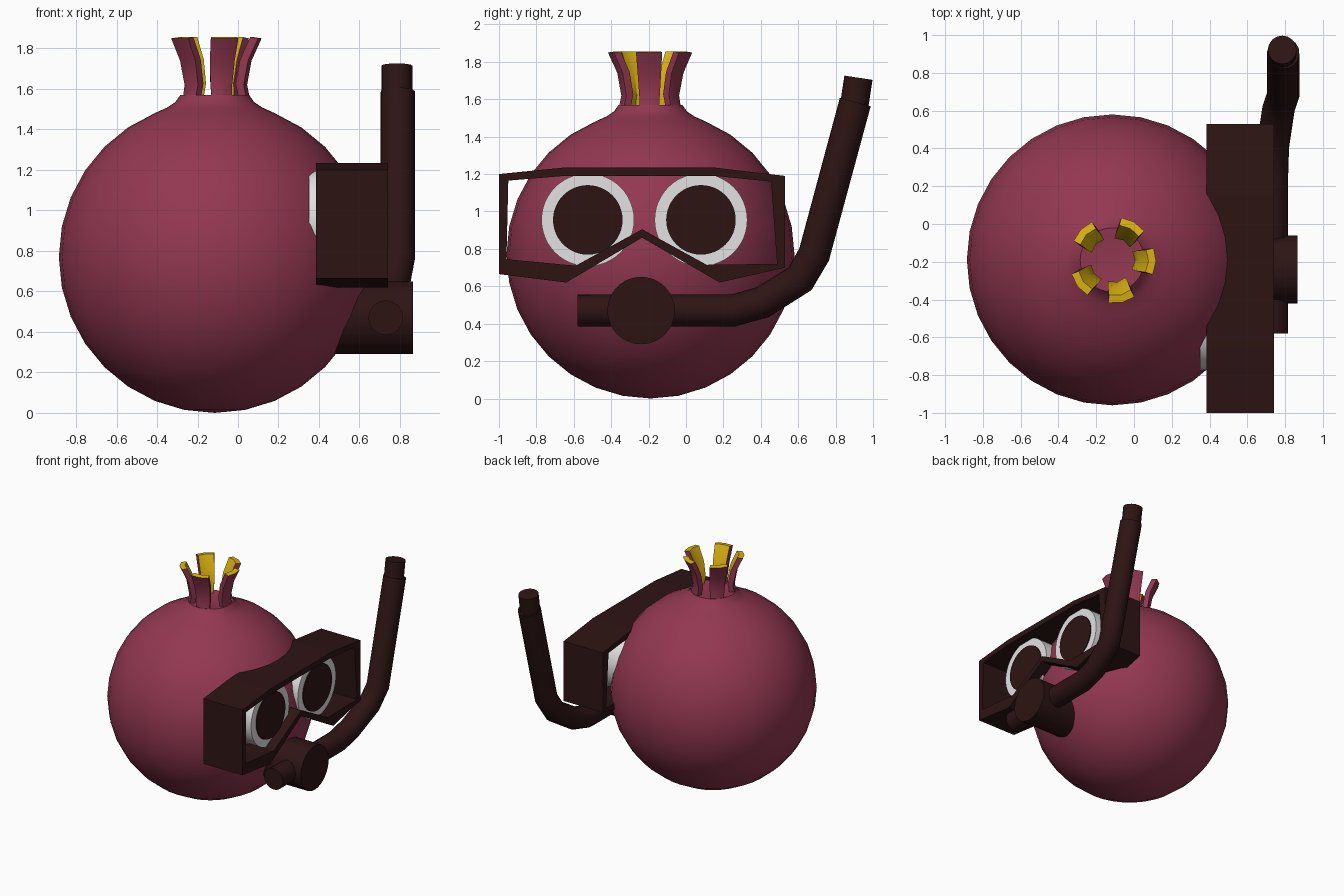
import bpy, bmesh, math
from mathutils import Vector, Matrix

old = bpy.data.objects.get("Cube")
if old:
    bpy.data.objects.remove(old, do_unlink=True)


def material(name, rgb):
    m = bpy.data.materials.new(name)
    m.use_nodes = True
    m.diffuse_color = (*rgb, 1)
    node = next(n for n in m.node_tree.nodes if n.type == 'BSDF_PRINCIPLED')
    node.inputs["Base Color"].default_value = (*rgb, 1)
    return m


RED = material("fruit red", (0.29, 0.039, 0.083))
YELLOW = material("petal yellow", (0.74, 0.46, 0.006))
DARK = material("dark rubber", (0.027, 0.007, 0.007))
WHITE = material("eye white", (0.76, 0.76, 0.76))
CX, CY, CZ, R = -0.115, -0.19, 0.77, 0.77


def finish(name, bm, mats, smooth=35):
    bmesh.ops.recalc_face_normals(bm, faces=bm.faces)
    mesh = bpy.data.meshes.new(name)
    bm.to_mesh(mesh)
    bm.free()
    for m in mats:
        mesh.materials.append(m)
    ob = bpy.data.objects.new(name, mesh)
    bpy.context.collection.objects.link(ob)
    bpy.ops.object.select_all(action='DESELECT')
    ob.select_set(True)
    bpy.context.view_layer.objects.active = ob
    if smooth:
        bpy.ops.object.shade_smooth_by_angle(angle=math.radians(smooth))
    return ob


def disc_x(name, x0, x1, y, z, r, mat):
    """Cylinder lying along x."""
    bm = bmesh.new()
    place = Matrix.Translation(((x0 + x1) / 2, y, z)) @ Matrix.Rotation(math.pi / 2, 4, 'Y')
    bmesh.ops.create_cone(bm, cap_ends=True, segments=48, radius1=r, radius2=r,
                          depth=x1 - x0, matrix=place)
    return finish(name, bm, [mat])


def tube(name, points, r, mat):
    """Round tube along a path, with capped ends."""
    cu = bpy.data.curves.new(name, 'CURVE')
    cu.dimensions = '3D'
    cu.bevel_depth = r
    cu.bevel_resolution = 6
    cu.use_fill_caps = True
    sp = cu.splines.new('POLY')
    sp.points.add(len(points) - 1)
    for p, co in zip(sp.points, points):
        p.co = (*co, 1)
    cu.materials.append(mat)
    ob = bpy.data.objects.new(name, cu)
    bpy.context.collection.objects.link(ob)
    bpy.ops.object.select_all(action='DESELECT')
    ob.select_set(True)
    bpy.context.view_layer.objects.active = ob
    bpy.ops.object.convert(target='MESH')
    bpy.ops.object.shade_smooth_by_angle(angle=math.radians(40))


# Round fruit with a flared neck, turned from one profile
profile = []
for i in range(15):
    a = math.pi * i / 16
    profile.append((R * math.sin(a), CZ - R * math.cos(a)))
profile += [(0.235, 1.508), (0.195, 1.535), (0.17, 1.57), (0.12, 1.565), (0, 1.55)]
bm = bmesh.new()
vs = [bm.verts.new((CX + r, CY, z)) for r, z in profile]
es = [bm.edges.new(pair) for pair in zip(vs, vs[1:])]
bmesh.ops.spin(bm, geom=vs + es, cent=(CX, CY, 0), axis=(0, 0, 1),
               angle=math.tau, steps=32)
bmesh.ops.remove_doubles(bm, verts=bm.verts, dist=0.0005)
finish("fruit_body", bm, [RED], 50)

# Crown petals: bent slabs, yellow on the inside and on top
levels = [(1.53, 0.178, 0.05), (1.62, 0.16, 0.055), (1.74, 0.182, 0.063), (1.85, 0.232, 0.07)]
for n, deg in enumerate((-2, 60, 136, 217, 283)):
    turn = Matrix.Translation((CX, CY, 0)) @ Matrix.Rotation(math.radians(deg), 4, 'Z')
    bm = bmesh.new()
    rings = []
    for z, r, w in levels:
        outer = [Vector((r - 0.015 * t * t, t * w, z)) for t in (-1, 0, 1)]
        inner = [p + Vector((-0.04, -p.y * 0.15, 0.006)) for p in reversed(outer)]
        rings.append([bm.verts.new(turn @ p) for p in outer + inner])
    for a, b in zip(rings, rings[1:]):
        for i in range(6):
            j = (i + 1) % 6
            f = bm.faces.new((a[i], a[j], b[j], b[i]))
            f.material_index = int(i in (3, 4))
    top = bm.faces.new(rings[-1])
    top.material_index = 1
    bm.faces.new(rings[0])
    finish(f"crown_petal_{n + 1}", bm, [RED, YELLOW], 30)

# Diving mask: deep open frame with a nose notch
outer = [(-1, 1.2), (-0.65, 1.235), (0.15, 1.235), (0.53, 1.19), (0.53, 0.7),
         (0.18, 0.62), (-0.235, 0.86), (-0.64, 0.62), (-1, 0.665)]
inner = [(-0.95, 1.165), (-0.65, 1.19), (0.15, 1.19), (0.455, 1.16), (0.487, 0.72),
         (0.11, 0.715), (-0.235, 0.905), (-0.59, 0.71), (-0.96, 0.745)]
bm = bmesh.new()
loops = [[bm.verts.new((x, y, z)) for y, z in loop]
         for x, loop in ((0.385, outer), (0.74, outer), (0.74, inner), (0.385, inner))]
for k in range(4):
    a, b = loops[k], loops[(k + 1) % 4]
    for i in range(len(a)):
        j = (i + 1) % len(a)
        bm.faces.new((a[i], a[j], b[j], b[i]))
finish("mask_frame", bm, [DARK], 0)

# Eyes: white drums with thin pupils
for side, y in (("right", -0.525), ("left", 0.08)):
    disc_x(f"{side}_eye", 0.35, 0.66, y, 0.955, 0.248, WHITE)
    disc_x(f"{side}_pupil", 0.66, 0.668, y, 0.955, 0.186, DARK)

# Mouthpiece and snorkel
disc_x("mouthpiece", 0.35, 0.865, -0.24, 0.47, 0.18, DARK)
tube("snorkel_tube", [(0.73, -0.58, 0.47), (0.73, 0.25, 0.47), (0.735, 0.41, 0.515),
                      (0.765, 0.61, 0.64), (0.79, 0.685, 0.77), (0.79, 0.905, 1.585)],
     0.086, DARK)
tube("snorkel_tip", [(0.785, 0.9, 1.57), (0.785, 0.922, 1.715)], 0.076, DARK)
